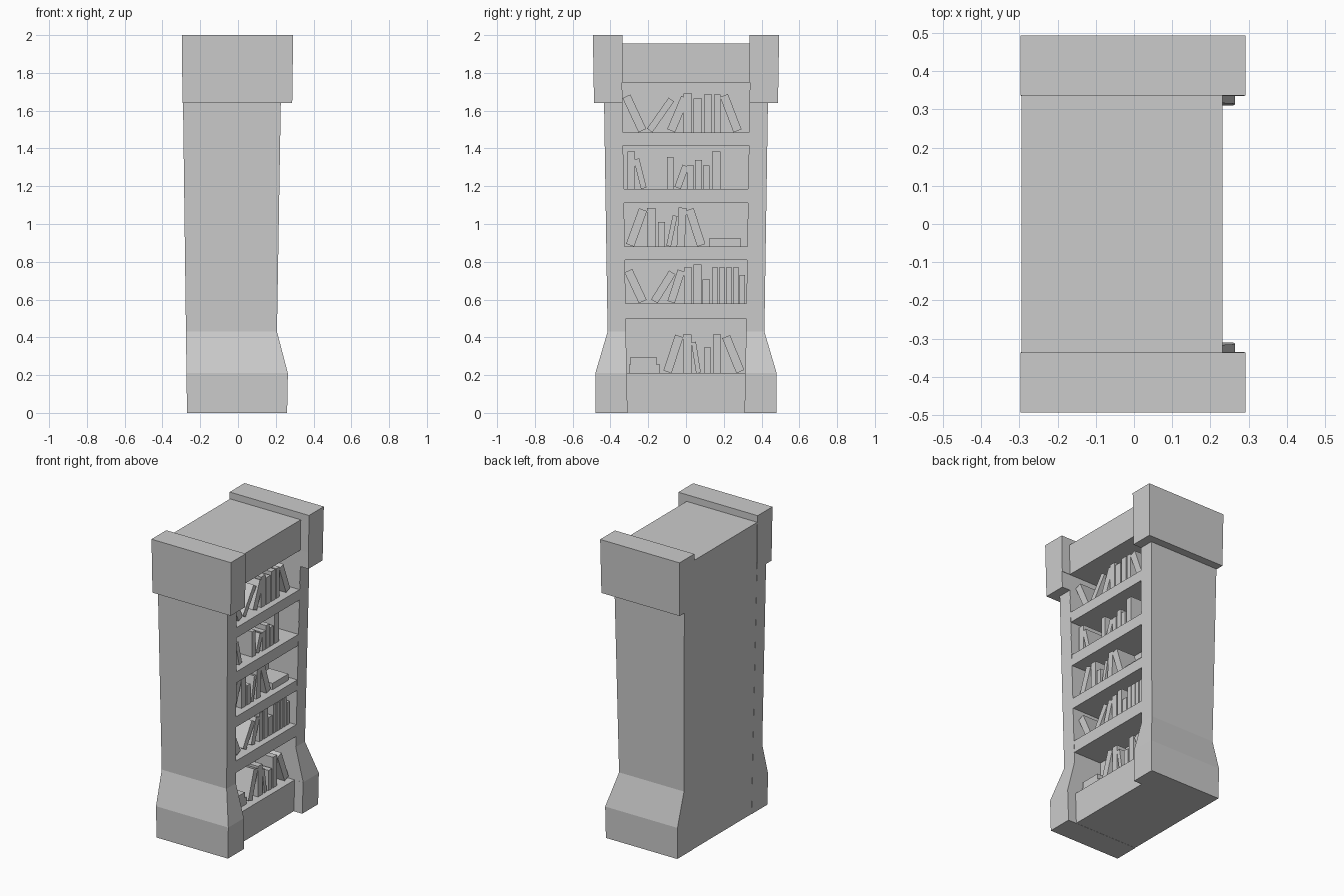
import bpy, bmesh
from math import radians, sin, cos
from mathutils import Matrix, Vector

if "Cube" in bpy.data.objects:
    bpy.data.objects.remove(bpy.data.objects["Cube"])


def front(z):   # front plane of the shelves, leaning slightly outwards
    return 0.198 + 0.0168 * z


def back(z):    # back plane, leaning outwards as well
    return -0.27 - 0.0128 * z


def half(z):    # half width between the side posts
    return 0.31 + 0.0155 * z


def finish(bm, name):
    bmesh.ops.recalc_face_normals(bm, faces=bm.faces)
    mesh = bpy.data.meshes.new(name)
    bm.to_mesh(mesh)
    bm.free()
    ob = bpy.data.objects.new(name, mesh)
    bpy.context.collection.objects.link(ob)
    return ob


def loft(name, levels, side=1):
    """Stack rectangles (z, x0, x1, y0, y1) into a closed solid."""
    bm = bmesh.new()
    rings = []
    for z, x0, x1, y0, y1 in levels:
        rings.append([bm.verts.new((x, y * side, z))
                      for x, y in ((x0, y0), (x1, y0), (x1, y1), (x0, y1))])
    for a, b in zip(rings, rings[1:]):
        for i in range(4):
            j = (i + 1) % 4
            bm.faces.new((a[i], a[j], b[j], b[i]))
    bm.faces.new(rings[0])
    bm.faces.new(rings[-1])
    return finish(bm, name)


def combine(target, other, operation):
    mod = target.modifiers.new("combine", 'BOOLEAN')
    mod.operation = operation
    mod.solver = 'EXACT'
    mod.object = other
    bpy.context.view_layer.objects.active = target
    bpy.ops.object.modifier_apply(modifier=mod.name)
    bpy.data.objects.remove(other)


# Core block between the posts
case = loft("bookcase", [(z, back(z) + 0.001, front(z), -half(z) - 0.05, half(z) + 0.05)
                         for z in (0.001, 1.955)])

# Flared side posts and their heavy caps
for side in (1, -1):
    post = loft("side_post", [
        (0.0, back(0), 0.26, half(0), 0.478),
        (0.21, back(0.21), 0.264, half(0.21), 0.48),
        (0.43, back(0.43), front(0.43) + 0.001, half(0.43), 0.415),
        (1.66, back(1.66), front(1.66) + 0.001, half(1.66) + 0.002, 0.434)], side)
    combine(case, post, 'UNION')
    cap = loft("cap", [(1.64, -0.294, 0.287, 0.335, 0.487),
                       (2.0, -0.297, 0.292, 0.336, 0.493)], side)
    combine(case, cap, 'UNION')

# Shelf openings
openings = [(0.21, 0.50), (0.58, 0.81), (0.88, 1.11), (1.185, 1.415), (1.485, 1.75)]
for lo, hi in openings:
    cut = loft("opening", [(z, 0.0, 0.5, -half(z) - 0.001, half(z) + 0.001)
                           for z in (lo, hi)])
    combine(case, cut, 'DIFFERENCE')


def add_books(number, books):
    """Each book: (centre y, thickness, height, lean degrees, lift above shelf)."""
    floor = openings[number][0]
    x0, x1 = 0.03, front(floor) - 0.042
    bm = bmesh.new()
    for y, w, h, *rest in books:
        a = radians(rest[0]) if rest else 0.0
        lift = rest[1] if len(rest) > 1 else 0.0
        z = floor + lift + (h * cos(a) + w * abs(sin(a))) / 2
        m = (Matrix.Translation(Vector(((x0 + x1) / 2, y, z)))
             @ Matrix.Rotation(-a, 4, 'X')
             @ Matrix.Diagonal((x1 - x0, w, h, 1)))
        bmesh.ops.create_cube(bm, size=1, matrix=m)
    finish(bm, "books_shelf_%d" % (number + 1))


# Books, bottom shelf upwards
add_books(0, [(-.22, .165, .045), (-.225, .14, .04, 0, .045), (-.067, .045, .2, 18),
              (.007, .045, .205), (.053, .025, .165, -9), (.115, .037, .135),
              (.165, .042, .205), (.25, .045, .2, -22)])
add_books(1, [(-.267, .045, .18, -25), (-.12, .04, .18, 32), (-.052, .04, .175, 18),
              (.01, .042, .19), (.06, .042, .205), (.108, .04, .125),
              (.153, .031, .19), (.19, .031, .19), (.227, .031, .19),
              (.264, .031, .19), (.298, .027, .15)])
add_books(2, [(-.262, .045, .2, 20), (-.183, .045, .205), (-.13, .035, .13),
              (-.075, .025, .165, 12), (-.023, .042, .205, 3),
              (.05, .045, .2, -18), (.207, .168, .042)])
add_books(3, [(-.29, .042, .2), (-.243, .03, .16, -14), (-.083, .035, .17),
              (-.023, .035, .125, 20), (.024, .035, .125), (.066, .037, .155),
              (.108, .035, .125), (.16, .045, .2)])
add_books(4, [(-.273, .045, .2, -25), (-.135, .035, .2, 35), (-.042, .045, .19, 23),
              (.01, .045, .205), (.063, .045, .18), (.117, .043, .2),
              (.165, .035, .2), (.237, .045, .2, -21)])
